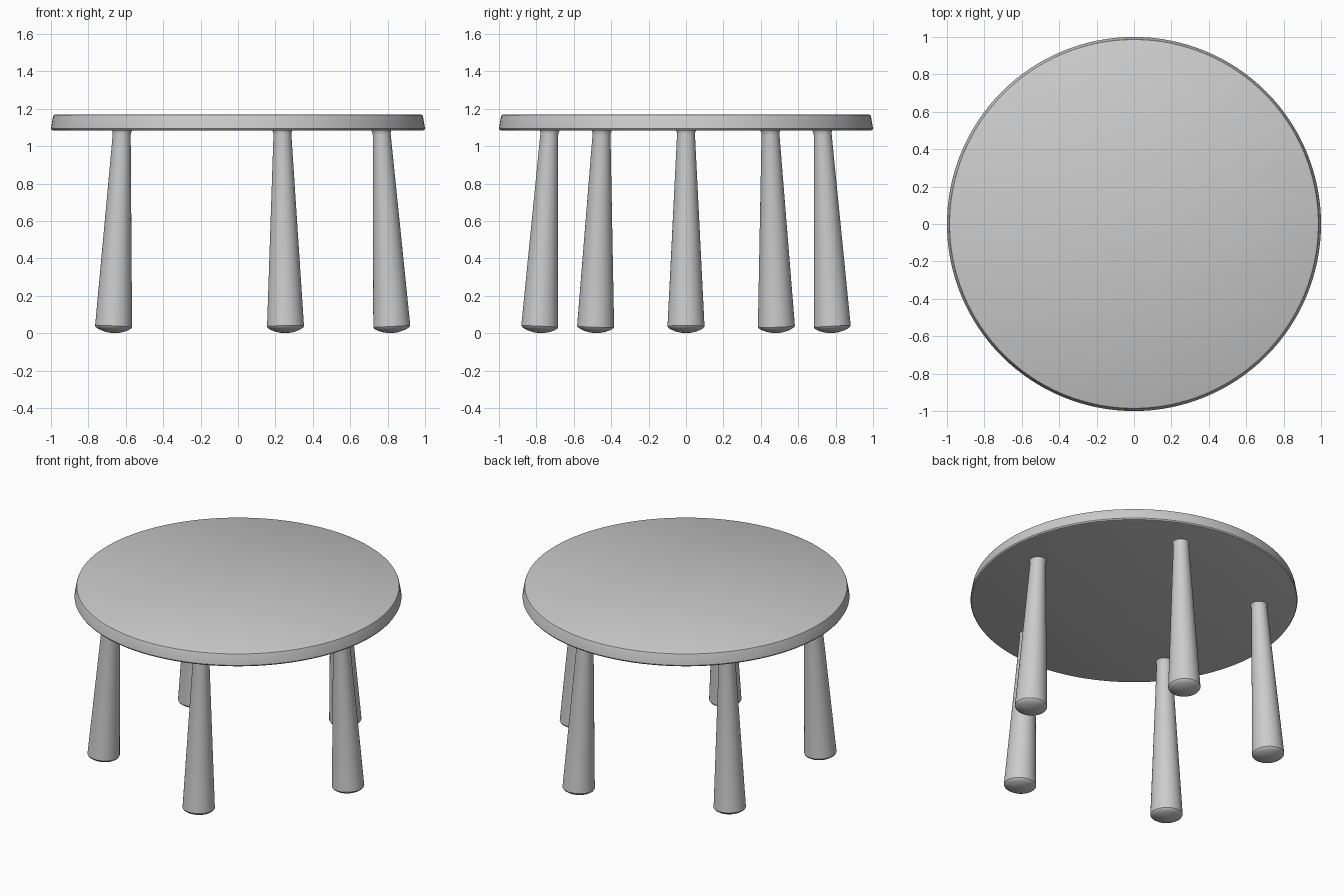
import bpy, bmesh, math
from mathutils import Matrix, Vector

if "Cube" in bpy.data.objects:
    bpy.data.objects.remove(bpy.data.objects["Cube"])


def lathe(name, profile, steps):
    """Revolve a (radius, z) profile around z into a smooth mesh object."""
    bm = bmesh.new()
    verts = [bm.verts.new((r, 0, z)) for r, z in profile]
    edges = [bm.edges.new(pair) for pair in zip(verts, verts[1:])]
    bmesh.ops.spin(bm, geom=verts + edges, cent=(0, 0, 0), axis=(0, 0, 1),
                   angle=2 * math.pi, steps=steps, use_duplicate=False)
    bmesh.ops.remove_doubles(bm, verts=bm.verts, dist=1e-5)
    bmesh.ops.recalc_face_normals(bm, faces=bm.faces)
    mesh = bpy.data.meshes.new(name)
    bm.to_mesh(mesh)
    bm.free()
    obj = bpy.data.objects.new(name, mesh)
    bpy.context.collection.objects.link(obj)
    bpy.ops.object.select_all(action='DESELECT')
    obj.select_set(True)
    bpy.context.view_layer.objects.active = obj
    bpy.ops.object.shade_smooth_by_angle(angle=math.radians(35))
    return obj


# Round top: tapered rim with softened edges
lathe("table_top", [
    (0, 1.083), (0.985, 1.083), (0.995, 1.086), (1.0, 1.094),
    (0.989, 1.158), (0.986, 1.165), (0.979, 1.169), (0, 1.169)], 128)

# Five splayed, tapered legs with domed feet and a small flare at the top
leg_profile = [
    (0, 0.0), (0.03, 0.003), (0.055, 0.009), (0.08, 0.019), (0.094, 0.028),
    (0.099, 0.036), (0.0985, 0.045), (0.048, 1.062), (0.049, 1.074),
    (0.053, 1.084), (0.055, 1.092), (0, 1.092)]
FOOT_R, TOP_R, HEIGHT = 0.824, 0.767, 1.09
for i in range(5):
    leg = lathe(f"leg_{i + 1}", leg_profile, 48)
    tilt = Vector((TOP_R - FOOT_R, 0, HEIGHT)).to_track_quat('Z', 'Y')
    leg.matrix_world = (Matrix.Rotation(i * math.tau / 5, 4, 'Z')
                        @ Matrix.Translation((FOOT_R, 0, 0))
                        @ tilt.to_matrix().to_4x4())
